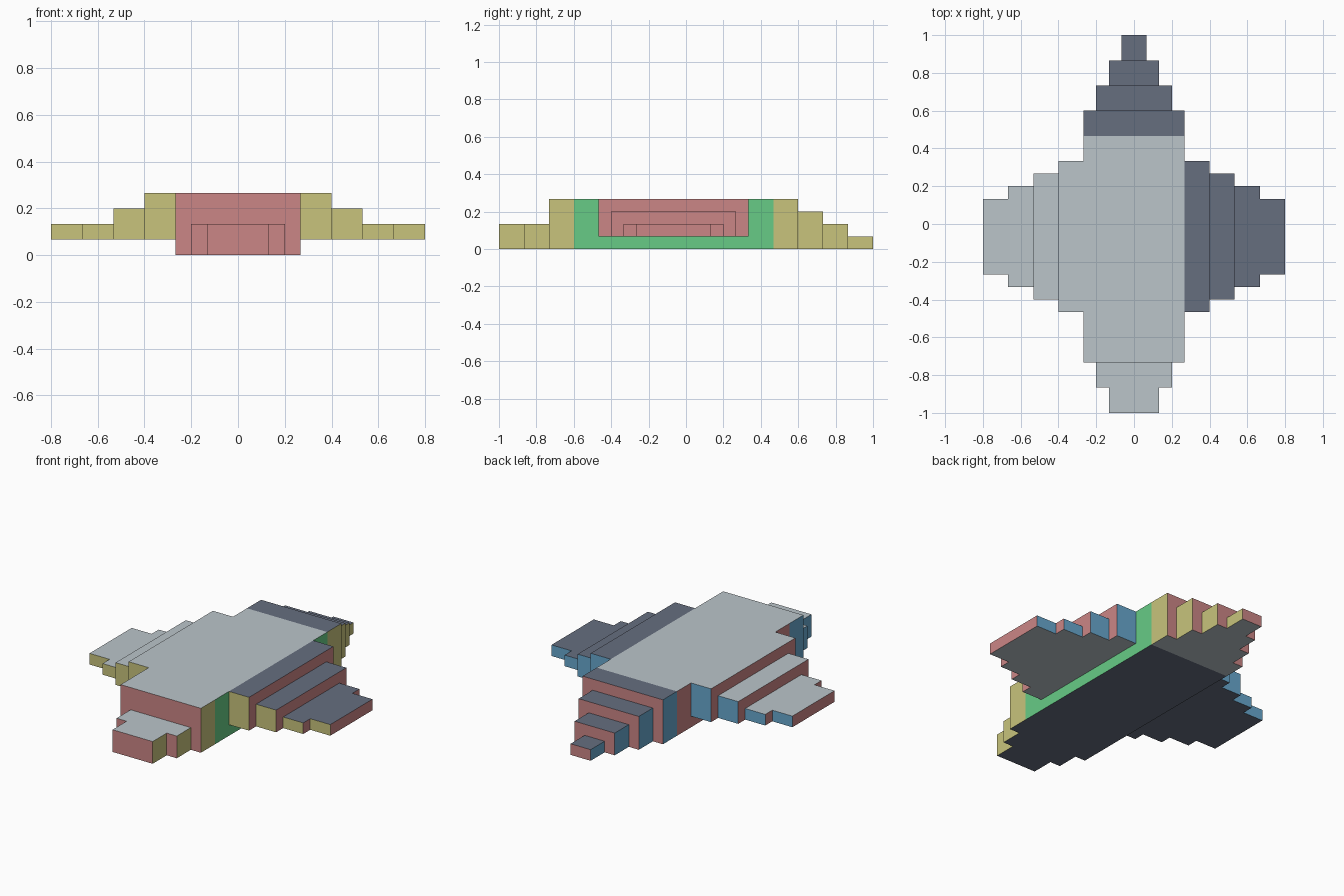
import bpy, bmesh
from mathutils import Vector

if "Cube" in bpy.data.objects:
    bpy.data.objects.remove(bpy.data.objects["Cube"])

U = 1 / 15  # grid unit: every size is a whole number of these


def linear(c):
    c /= 255
    return c / 12.92 if c <= 0.04045 else ((c + 0.055) / 1.055) ** 2.4


def material(name, rgb):
    m = bpy.data.materials.new(name)
    m.diffuse_color = (*[linear(c) for c in rgb], 1)
    m.use_nodes = True
    m.node_tree.nodes["Principled BSDF"].inputs["Base Color"].default_value = m.diffuse_color
    return m


light = material("light grey", (187, 197, 202))
slate = material("slate", (102, 110, 127))
red = material("soft red", (203, 134, 134))
yellow = material("mustard", (200, 196, 124))
green = material("green", (103, 203, 134))
blue = material("blue", (104, 168, 206))

DIRS = {"+x": (1, 0, 0), "-x": (-1, 0, 0), "+y": (0, 1, 0),
        "-y": (0, -1, 0), "+z": (0, 0, 1), "-z": (0, 0, -1)}


def build(name, boxes, colours, open_sides):
    """Join boxes (x0, x1, y0, y1, z0, z1 in units); colour faces by direction, drop covered sides."""
    bm = bmesh.new()
    for x0, x1, y0, y1, z0, z1 in boxes:
        verts = bmesh.ops.create_cube(bm, size=1)["verts"]
        for v in verts:
            v.co = Vector((x1 if v.co.x > 0 else x0,
                           y1 if v.co.y > 0 else y0,
                           z1 if v.co.z > 0 else z0)) * U
    bm.normal_update()
    mesh = bpy.data.meshes.new(name)
    mats = list(dict.fromkeys(colours.values()))
    for m in mats:
        mesh.materials.append(m)
    covered = []
    for f in bm.faces:
        side = max(DIRS, key=lambda d: f.normal.dot(Vector(DIRS[d])))
        if side in open_sides:
            covered.append(f)
        else:
            f.material_index = mats.index(colours[side])
    bmesh.ops.delete(bm, geom=covered, context="FACES")
    bm.to_mesh(mesh)
    bm.free()
    obj = bpy.data.objects.new(name, mesh)
    bpy.context.collection.objects.link(obj)
    return obj


# central block
build("core", [(-4, 4, -9, 7, 0, 4)],
      {"+z": light, "-z": slate, "+x": green, "-x": red}, ("+y", "-y"))

# front steps: half width, y range, height
nose = [(4, -11, -9, 4), (3, -13, -11, 2), (2, -15, -13, 2)]
build("nose", [(-w, w, a, b, 0, h) for w, a, b, h in nose],
      {"+z": light, "-z": slate, "-y": red, "+x": yellow, "-x": blue}, ("+y",))

# back steps, narrowing and dropping evenly
build("tail", [(i - 4, 4 - i, 7 + 2 * i, 9 + 2 * i, 0, 4 - i) for i in range(4)],
      {"+z": slate, "-z": light, "+y": red, "+x": yellow, "-x": blue}, ("-y",))

# side steps, raised one unit off the ground
heights = (4, 3, 2, 2)
right = [(4 + 2 * i, 6 + 2 * i, i - 7, 5 - i, 1, h) for i, h in enumerate(heights)]
left = [(-x1, -x0, *rest) for x0, x1, *rest in right]
build("right_wing", right,
      {"+z": slate, "-z": light, "+x": red, "-y": yellow, "+y": blue}, ("-x",))
build("left_wing", left,
      {"+z": light, "-z": slate, "-x": red, "-y": yellow, "+y": blue}, ("+x",))
